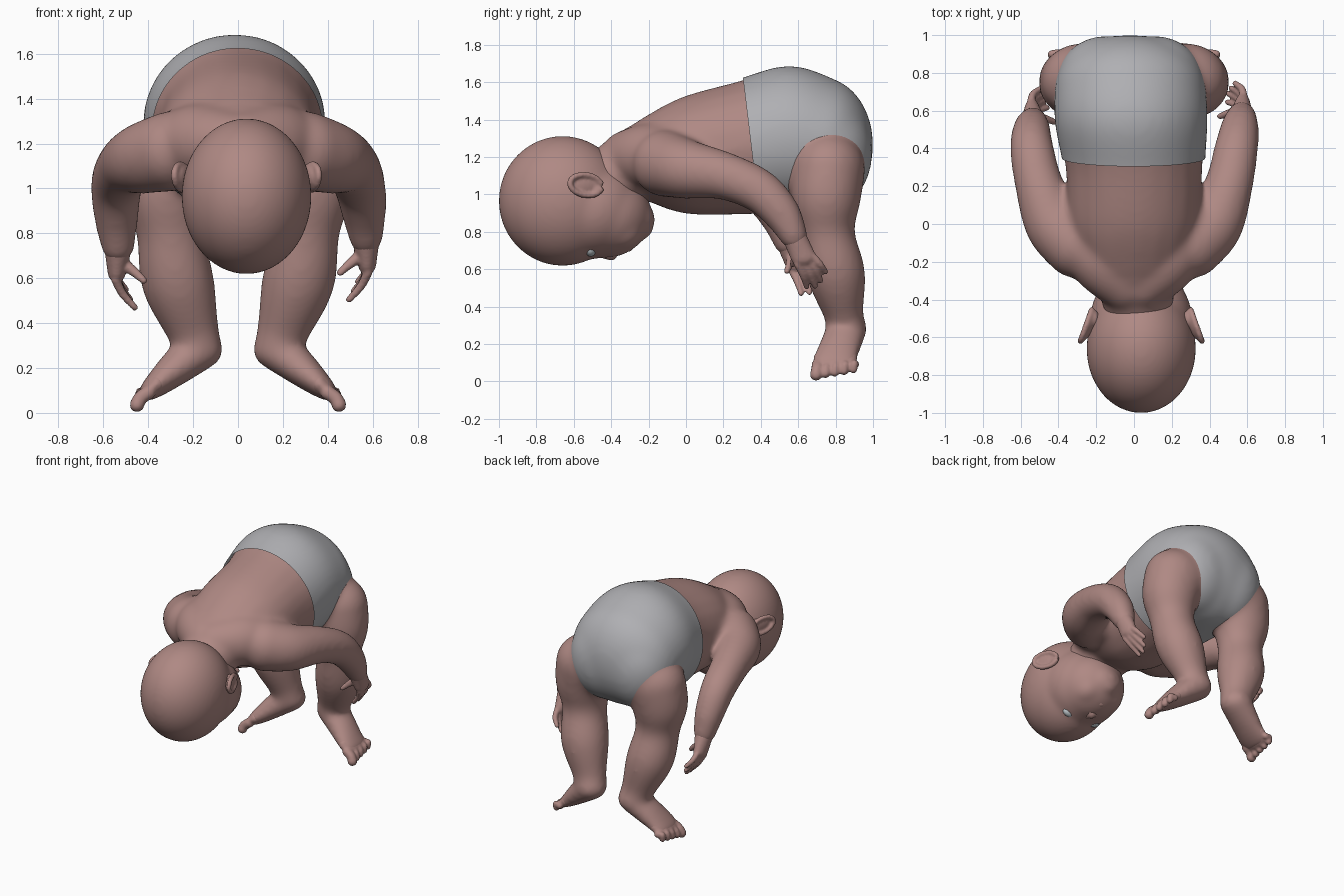
import bpy, bmesh, math
from mathutils import Vector, Matrix

if "Cube" in bpy.data.objects:
    bpy.data.objects.remove(bpy.data.objects["Cube"])


def material(name, rgb):
    m = bpy.data.materials.new(name)
    m.diffuse_color = (*rgb, 1)
    m.use_nodes = True
    m.node_tree.nodes["Principled BSDF"].inputs["Base Color"].default_value = m.diffuse_color
    return m


SKIN = material("skin", (0.43, 0.25, 0.23))
CLOTH = material("grey cloth", (0.43, 0.43, 0.45))
EYE = material("eye white", (0.50, 0.55, 0.58))


def blob(bm, x, y, z, rx, ry=None, rz=None, sub=3, rot=None):
    """Ellipsoid; a single radius gives a sphere."""
    ry, rz = ry or rx, rz or rx
    mat = Matrix.Translation((x, y, z)) @ (rot or Matrix()) @ Matrix.Diagonal((rx, ry, rz, 1))
    bmesh.ops.create_icosphere(bm, subdivisions=sub, radius=1, matrix=mat)


def chain(bm, keys, steps=6, sub=3, grow=0.0, side=1):
    """Row of overlapping ellipsoids along a smooth path of (x,y,z,r...) keys."""
    ks = [Vector(k if len(k) == 6 else (*k[:3], k[3], k[3], k[3])) for k in keys]
    ks = [ks[0]] + ks + [ks[-1]]
    for i in range(1, len(ks) - 2):
        a, b, c, d = ks[i - 1:i + 3]
        for s in range(steps + (i == len(ks) - 3)):
            t = s / steps
            p = 0.5 * (2 * b + (c - a) * t + (2 * a - 5 * b + 4 * c - d) * t * t
                       + (3 * b - a - 3 * c + d) * t ** 3)
            blob(bm, side * p[0], p[1], p[2], p[3] + grow, p[4] + grow, p[5] + grow, sub)


def finish(bm, name, mat, voxel=None, smooth=0, cut=None):
    """Fuse the blobs into one smooth skin, optionally cut by a plane."""
    me = bpy.data.meshes.new(name)
    bm.to_mesh(me)
    bm.free()
    ob = bpy.data.objects.new(name, me)
    bpy.context.collection.objects.link(ob)
    if voxel:
        r = ob.modifiers.new("fuse", 'REMESH')
        r.mode, r.voxel_size = 'VOXEL', voxel
        s = ob.modifiers.new("soften", 'SMOOTH')
        s.factor, s.iterations = 0.5, smooth
        dg = bpy.context.evaluated_depsgraph_get()
        ob.data = bpy.data.meshes.new_from_object(ob.evaluated_get(dg))
        ob.modifiers.clear()
    if cut:
        b = bmesh.new()
        b.from_mesh(ob.data)
        bmesh.ops.bisect_plane(b, geom=b.verts[:] + b.edges[:] + b.faces[:],
                               plane_co=cut[0], plane_no=cut[1], clear_inner=True)
        b.to_mesh(ob.data)
        b.free()
    ob.data.materials.clear()
    ob.data.materials.append(mat)
    ob.data.polygons.foreach_set("use_smooth", [True] * len(ob.data.polygons))
    ob.data.update()
    return ob


# key rows: x, y, z, radii
TORSO = [(0, -.22, 1.19, .28, .12, .215), (0, 0, 1.21, .35, .15, .315),
         (0, .30, 1.25, .365, .15, .36), (-.015, .55, 1.29, .395, .20, .387),
         (-.02, .72, 1.265, .39, .27, .352)]
ARM = [(.30, -.11, 1.165, .18), (.42, 0, 1.135, .16), (.5, .2, 1.1, .13),
       (.54, .39, 1.02, .118), (.56, .51, .9, .102), (.57, .575, .78, .077)]
LEG = [(.27, .76, 1.13, .225, .20, .205), (.31, .75, .98, .195, .187, .15),
       (.30, .755, .8, .155, .15, .10), (.268, .80, .58, .165, .16, .13),
       (.205, .84, .37, .122, .11, .09), (.175, .86, .28, .11, .11, .09)]
FOOT = [(.175, .86, .28, .11, .11, .09), (.27, .83, .205, .085, .115, .08),
        (.36, .80, .13, .055, .122, .06), (.41, .795, .09, .035, .12, .042)]
LEFT_SHIFT = Vector((-.035, -.03, -.035))   # left hand hangs a little lower


def seat(bm, grow=0.0):
    for s in (-1, 1):
        blob(bm, s * .13 - .02, .755, 1.22, .25 + grow, .23 + grow, .29 + grow, sub=4)


# body: torso, neck, shoulders, arms, legs and feet in one skin
bm = bmesh.new()
chain(bm, TORSO, 10)
seat(bm)
chain(bm, [(.025, -.43, 1.06, .185), (0, -.25, 1.17, .22, .15, .21)])
for side in (1, -1):
    chain(bm, [(.04, -.31, 1.19, .155), (.17, -.18, 1.2, .18), (.27, .0, 1.16, .17)],
          side=side)
    arm = [list(k) for k in ARM]
    if side < 0:
        for n, f in ((-1, 1), (-2, .5)):
            for i in range(3):
                arm[n][i] += LEFT_SHIFT[i] * f
    chain(bm, arm, side=side)
    chain(bm, LEG, side=side)
    chain(bm, FOOT, side=side)
finish(bm, "body", SKIN, .015, 28)

# diaper: inflated rear of the torso, cut at the waist
bm = bmesh.new()
chain(bm, TORSO[1:], 14, 4, grow=.012)
seat(bm, .012)
finish(bm, "diaper", CLOTH, .018, 35, ((0, .305, 1.62), (0, 1, .12)))

# head: skull, cheeks and jaw, softened together
HX = .038
bm = bmesh.new()
blob(bm, HX, -.66, .965, .29, .342, .348, sub=4)
blob(bm, HX, -.50, .92, .27, .27, .265, sub=4)
blob(bm, HX, -.43, .89, .24, .245, .23, sub=4)
chain(bm, [(HX, -.40, .87, .215, .13, .185), (HX, -.32, .86, .18, .11, .145),
           (HX, -.27, .865, .13, .105, .115)], 8)
for s in (-1, 1):
    blob(bm, HX + s * .085, -.36, .81, .11, .13, .11)
blob(bm, HX, -.35, .80, .12, .10, .10)
blob(bm, HX, -.25, .815, .08, .075, .06)
finish(bm, "head", SKIN, .012, 35)

# nose and lips
bm = bmesh.new()
chain(bm, [(HX, -.48, .69, .024), (HX, -.40, .68, .035)], sub=2)
for s in (-1, 1):
    blob(bm, HX + s * .03, -.385, .69, .022, sub=2)
chain(bm, [(HX - .055, -.335, .725, .018), (HX, -.345, .70, .024),
           (HX + .055, -.335, .725, .018)], sub=2)
chain(bm, [(HX - .05, -.32, .73, .016), (HX, -.305, .715, .023),
           (HX + .05, -.32, .73, .016)], sub=2)
blob(bm, HX, -.36, .735, .08, .07, .04)
finish(bm, "nose_and_lips", SKIN, .008, 6)

# ears: thin dish with a raised rim, flaring towards the crown
bm = bmesh.new()
for s in (-1, 1):
    def ear_point(u, v, out=0):
        return (HX + s * (.285 - u * .36 + out), -.535 + u, 1.05 + v)
    blob(bm, *ear_point(0, 0, -.012), .022, .085, .055,
         rot=Matrix.Rotation(s * .34, 4, 'Z'))
    rim = [ear_point(.085 * math.cos(a), .055 * math.sin(a) - .1 * .085 * math.cos(a), .006)
           + (.017,) for a in [math.radians(20 + 32 * i) for i in range(11)]]
    chain(bm, rim, steps=3, sub=2)
    blob(bm, *ear_point(.06, -.03), .02, .03, .025, sub=2)
    blob(bm, *ear_point(.03, 0, -.025), .03, .05, .045)
finish(bm, "ears", SKIN, .008, 5)

# eyes
bm = bmesh.new()
for s in (-1, 1):
    blob(bm, HX + s * .105, -.51, .705, .05, .03, .038)
finish(bm, "eyes", EYE)

# hands: palm, four fingers, thumb
TIPS = [(.535, .745, .585), (.515, .72, .54), (.50, .69, .51), (.495, .645, .505)]
bm = bmesh.new()
for side in (1, -1):
    d = LEFT_SHIFT if side < 0 else Vector()

    def put(keys, steps, sub=2):
        chain(bm, [(*(Vector(k[:3]) + d), *k[3:]) for k in keys], steps, sub, side=side)
    put([(.57, .585, .76, .06, .065, .06), (.575, .625, .67, .042, .068, .055)], 6, 3)
    for i, tip in enumerate(TIPS):
        base = Vector((.58, .68 - .028 * i, .665 - .012 * i))
        mid = base.lerp(Vector(tip), .5) + Vector((.012, .005, 0))
        put([(*base, .022), (*mid, .02), (*tip, .016)], 5)
    put([(.56, .60, .71, .032), (.50, .585, .665, .023), (.455, .57, .625, .017)], 5)
finish(bm, "hands", SKIN, .008, 4)

# toes, five on each foot
bm = bmesh.new()
for side in (1, -1):
    chain(bm, FOOT[2:], grow=-.004, side=side)
    for i in range(5):
        y, r = .705 + .05 * i, (.034, .027, .026, .025, .023)[i]
        z = .036 + .007 * i
        chain(bm, [(.40, y, .09, r), (.435, y - .005, z + .03, r * .95),
                   (.45 - .004 * i, y - .01, z, r)], steps=4, sub=2, side=side)
finish(bm, "toes", SKIN, .009, 4)
